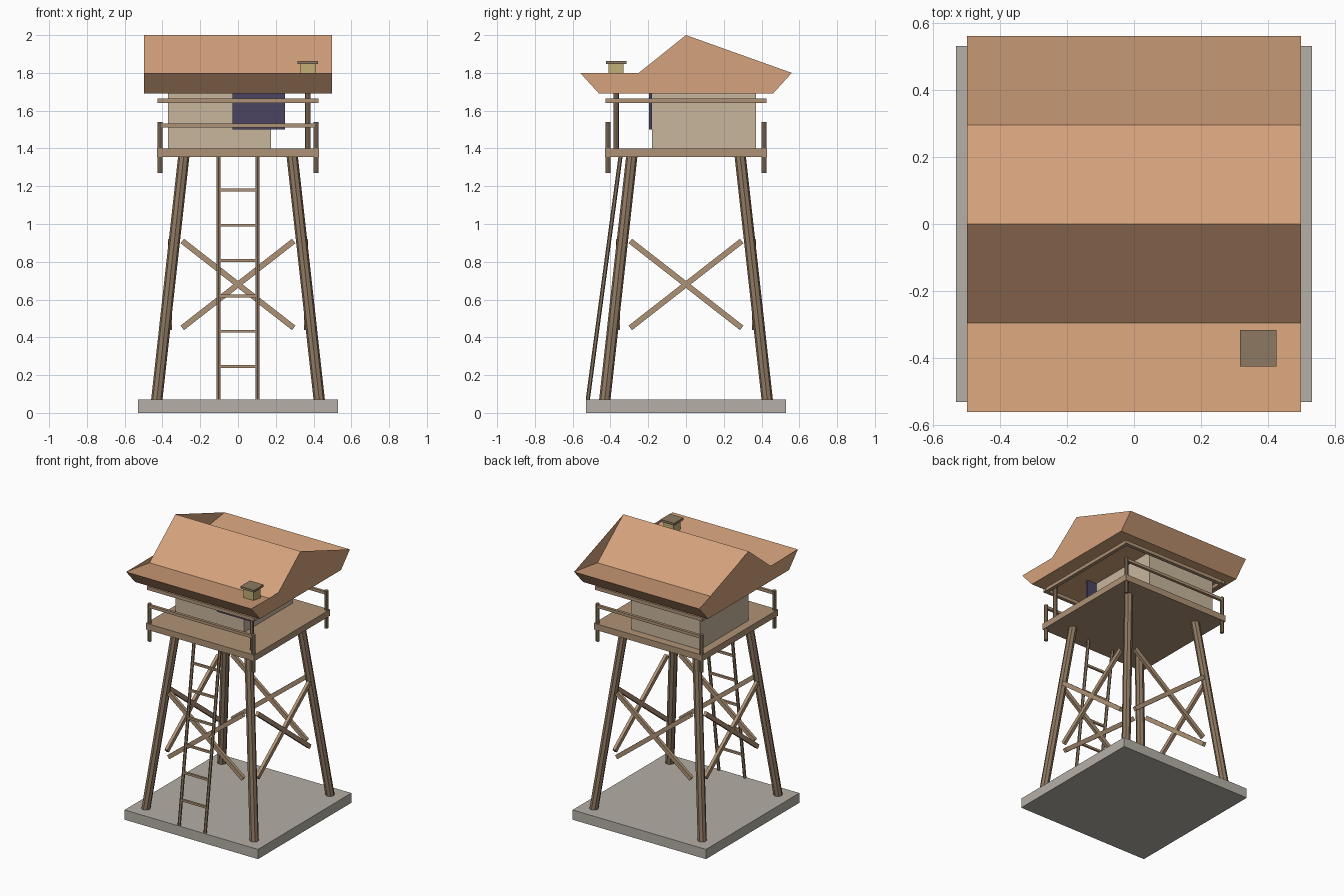
import bpy, bmesh
from mathutils import Vector

if "Cube" in bpy.data.objects:
    bpy.data.objects.remove(bpy.data.objects["Cube"])


def mat(name, rgb):
    m = bpy.data.materials.new(name)
    m.diffuse_color = (*rgb, 1)
    m.use_nodes = True
    m.node_tree.nodes["Principled BSDF"].inputs["Base Color"].default_value = m.diffuse_color
    return m


STONE = mat("stone", (0.46, 0.43, 0.38))
WOOD = mat("dark_wood", (0.27, 0.19, 0.12))
PLANK = mat("plank", (0.43, 0.29, 0.18))
PLASTER = mat("plaster", (0.58, 0.47, 0.34))
TILE = mat("roof_tile", (0.66, 0.36, 0.20))
DARK = mat("dark_panel", (0.07, 0.06, 0.12))
YELLOW = mat("yellow_stone", (0.55, 0.43, 0.18))


def finish(name, bm, material):
    me = bpy.data.meshes.new(name)
    bm.to_mesh(me)
    bm.free()
    me.materials.append(material)
    ob = bpy.data.objects.new(name, me)
    bpy.context.collection.objects.link(ob)
    return ob


def box(name, lo, hi, material):
    lo, hi = Vector(lo), Vector(hi)
    bm = bmesh.new()
    bmesh.ops.create_cube(bm, size=1)
    for v in bm.verts:
        v.co = Vector([(lo[i] + hi[i]) / 2 + v.co[i] * (hi[i] - lo[i]) for i in range(3)])
    return finish(name, bm, material)


def pole(name, a, b, r, material, sides=8):
    """Straight round pole between two points, ends cut level when it is upright-ish."""
    a, b = Vector(a), Vector(b)
    d = b - a
    bm = bmesh.new()
    bmesh.ops.create_cone(bm, cap_ends=True, segments=sides, radius1=r, radius2=r, depth=1)
    upright = d.z > 0.9 * d.length
    rot = Vector((0, 0, 1)).rotation_difference(d).to_matrix()
    for v in bm.verts:
        flat = Vector((v.co.x, v.co.y, 0))
        v.co = a + d * (v.co.z + 0.5) + (flat if upright else rot @ flat)
    return finish(name, bm, material)


def beam(name, a, b, w, normal, thick, material):
    """Rectangular beam between two points, thin along the given normal."""
    a, b, n = Vector(a), Vector(b), Vector(normal)
    side = (b - a).cross(n).normalized() * w
    bm = bmesh.new()
    bmesh.ops.create_cube(bm, size=1)
    for v in bm.verts:
        v.co = (a + b) / 2 + (b - a) * v.co.x + side * v.co.y + n * thick * v.co.z
    return finish(name, bm, material)


# Foundation slab and deck
box("foundation", (-0.53, -0.53, 0), (0.53, 0.53, 0.07), STONE)
box("deck", (-0.43, -0.43, 1.355), (0.43, 0.43, 1.4), PLANK)

# Leaning legs and railing posts at the four corners
for sx in (-1, 1):
    for sy in (-1, 1):
        pole("leg", (sx * 0.43, sy * 0.43, 0.07), (sx * 0.287, sy * 0.287, 1.36), 0.03, WOOD)
        pole("rail_post", (sx * 0.413, sy * 0.413, 1.27), (sx * 0.413, sy * 0.413, 1.54), 0.0135, WOOD)

# Crossed braces, handrails and upper frame on each side
for s in (-1, 1):
    for t in (-1, 1):
        beam("brace_x", (-0.295, s * 0.36, 0.68 - t * 0.23), (0.295, s * 0.36, 0.68 + t * 0.23),
             0.03, (0, 1, 0), 0.022, PLANK)
        beam("brace_y", (s * 0.36, -0.295, 0.68 - t * 0.23), (s * 0.36, 0.295, 0.68 + t * 0.23),
             0.03, (1, 0, 0), 0.022, PLANK)
    beam("handrail", (-0.42, s * 0.413, 1.522), (0.42, s * 0.413, 1.522), 0.02, (0, 1, 0), 0.02, PLANK)
    beam("frame_x", (-0.427, s * 0.413, 1.652), (0.427, s * 0.413, 1.652), 0.025, (0, 1, 0), 0.025, PLANK)
    beam("frame_y", (s * 0.413, -0.427, 1.652), (s * 0.413, 0.427, 1.652), 0.025, (1, 0, 0), 0.025, PLANK)

# Ladder leaning on the front
foot, head = Vector((0, -0.52, 0.07)), Vector((0, -0.345, 1.37))
for s in (-1, 1):
    off = Vector((s * 0.103, 0, 0))
    pole("ladder_rail", foot + off, head + off, 0.011, WOOD, 6)
for i in range(6):
    p = foot.lerp(head, (0.175 + i * 0.187) / 1.3)
    beam("ladder_rung", p - Vector((0.1, 0, 0)), p + Vector((0.1, 0, 0)), 0.015, (0, 1, 0), 0.015, PLANK)

# Cabin in the back left of the deck, with a dark front panel
box("cabin", (-0.37, -0.18, 1.4), (0.175, 0.37, 1.7), PLASTER)
box("front_panel", (-0.03, -0.195, 1.5), (0.25, -0.18, 1.7), DARK)

# Roof post, chimney and cap at the front right
pole("roof_post", (0.37, -0.37, 1.4), (0.37, -0.37, 1.72), 0.014, WOOD)
box("chimney", (0.33, -0.41, 1.72), (0.41, -0.33, 1.848), YELLOW)
box("chimney_cap", (0.316, -0.424, 1.846), (0.424, -0.316, 1.862), WOOD)

# Roof with upturned eaves; the gable ends fan out from the back eave
profile = [(0.56, 1.8), (0.295, 1.764), (0, 2), (-0.295, 1.764), (-0.56, 1.8), (-0.46, 1.69), (0.46, 1.69)]
bm = bmesh.new()
left, right = [[bm.verts.new((x, y, z)) for y, z in profile] for x in (-0.497, 0.497)]
n = len(profile)
for i in range(n):
    j = (i + 1) % n
    bm.faces.new((left[i], left[j], right[j], right[i]))
for ring in (left, right):
    for i in range(1, n - 1):
        bm.faces.new((ring[0], ring[i], ring[i + 1]))
bmesh.ops.recalc_face_normals(bm, faces=bm.faces)
finish("roof", bm, TILE)
